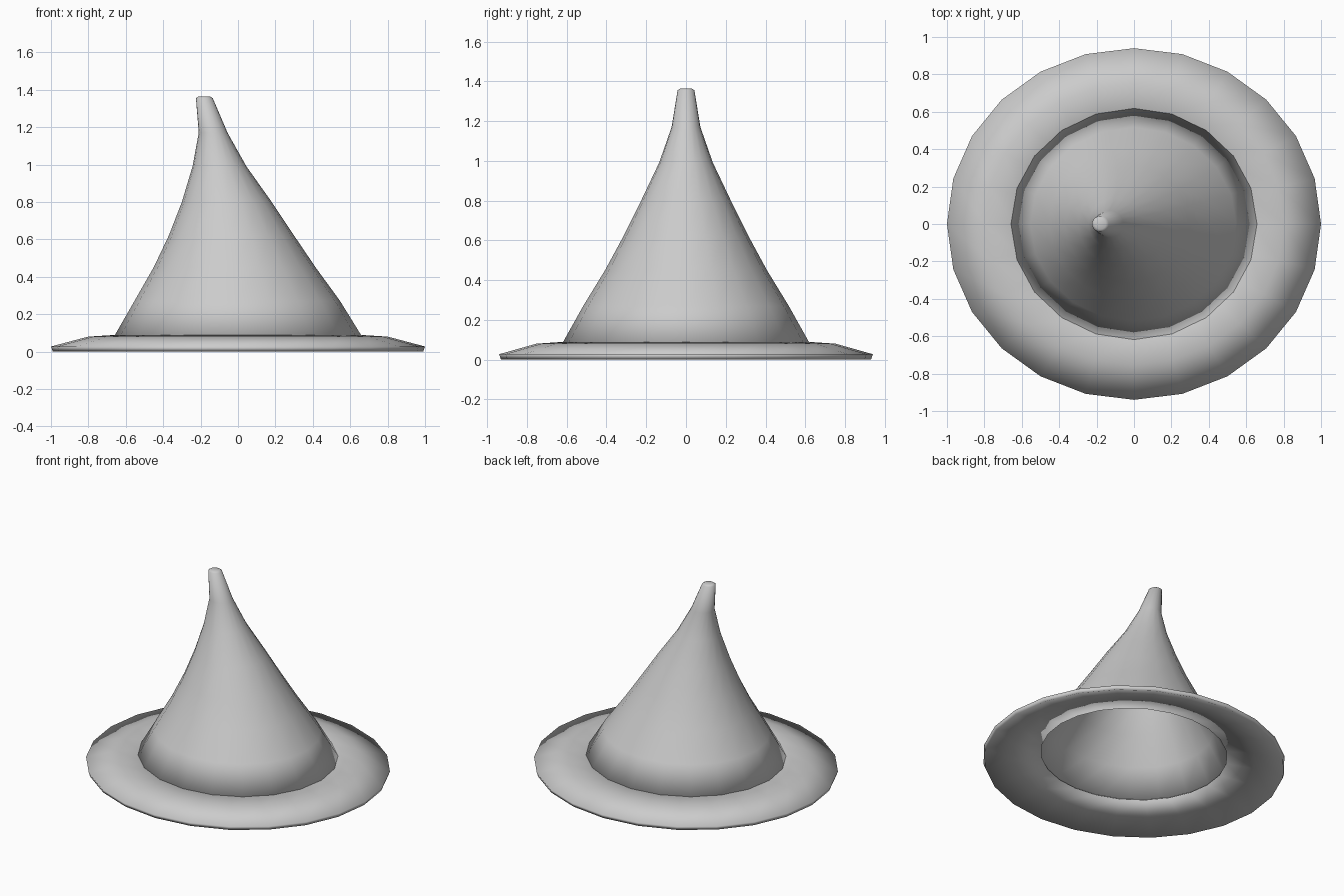
import bpy
import bmesh
import math

cube = bpy.data.objects.get("Cube")
if cube:
    bpy.data.objects.remove(cube, do_unlink=True)

grey = bpy.data.materials.new("light_grey")
grey.use_nodes = True
GREY = (0.6, 0.6, 0.6, 1.0)
grey.diffuse_color = GREY
grey.node_tree.nodes["Principled BSDF"].inputs["Base Color"].default_value = GREY

DEPTH = 0.94  # y radius relative to x radius


def loft(name, rings, sides, closed=False):
    """Skin elliptical rings given as (centre x, radius, z)."""
    bm = bmesh.new()
    loops = []
    for cx, r, z in rings:
        angles = [2 * math.pi * i / sides for i in range(sides)]
        loops.append([bm.verts.new((cx + r * math.cos(a), DEPTH * r * math.sin(a), z))
                      for a in angles])
    pairs = list(zip(loops, loops[1:]))
    if closed:
        pairs.append((loops[-1], loops[0]))
    for low, high in pairs:
        for i in range(sides):
            j = (i + 1) % sides
            bm.faces.new((low[i], low[j], high[j], high[i]))
    if not closed:
        bm.faces.new(loops[-1])
        bm.faces.new(loops[0])
    bmesh.ops.recalc_face_normals(bm, faces=bm.faces)
    for face in bm.faces:
        face.smooth = True
    mesh = bpy.data.meshes.new(name)
    bm.to_mesh(mesh)
    bm.free()
    mesh.materials.append(grey)
    obj = bpy.data.objects.new(name, mesh)
    bpy.context.collection.objects.link(obj)
    return obj


# Leaning hollow crown: outer wall, then a thin inner wall back down to the lip
outer = [(0, 0.66, 0.085), (-0.004, 0.55, 0.27), (-0.018, 0.433, 0.45),
         (-0.035, 0.335, 0.62), (-0.06, 0.24, 0.8), (-0.099, 0.144, 0.99),
         (-0.133, 0.077, 1.17), (-0.18, 0.045, 1.355), (-0.18, 0.03, 1.364)]
wall = 0.025
inner = [(cx, r - wall, z - 0.008) for cx, r, z in outer[:7]]
crown_rings = inner[::-1] + outer
loft("crown", crown_rings, 20)

# Drooping ring brim with a thin edge and an open centre
brim_rings = [(0, 1.0, 0.027), (0, 0.8, 0.08), (0, 0.64, 0.09),
              (0, 0.615, 0.07), (0, 0.8, 0.055), (0, 0.99, 0.0)]
loft("brim", brim_rings, 24, closed=True)
